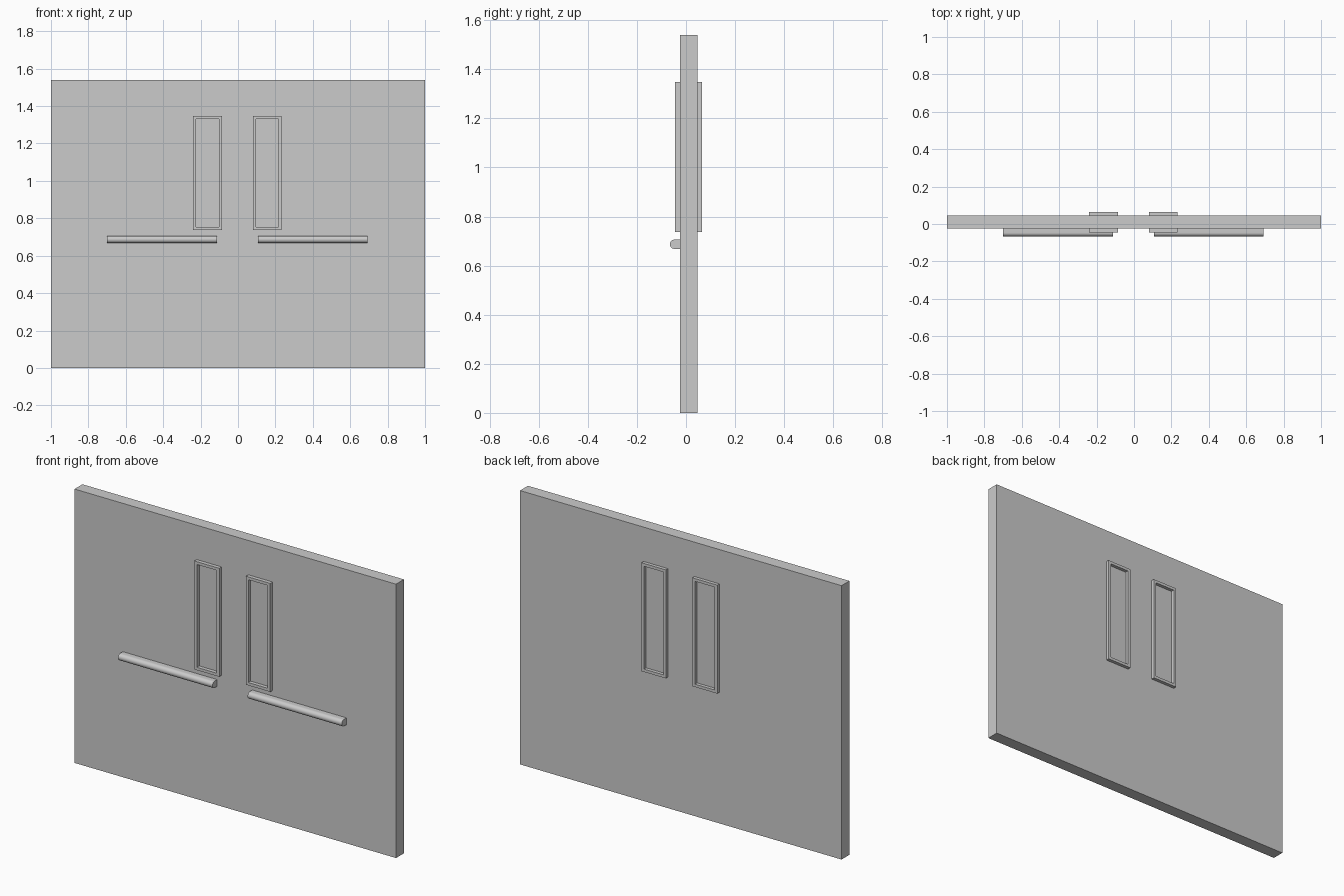
import bpy, bmesh, math

if "Cube" in bpy.data.objects:
    bpy.data.objects.remove(bpy.data.objects["Cube"])


def make_object(name, bm):
    bmesh.ops.recalc_face_normals(bm, faces=bm.faces)
    mesh = bpy.data.meshes.new(name)
    bm.to_mesh(mesh)
    bm.free()
    obj = bpy.data.objects.new(name, mesh)
    bpy.context.collection.objects.link(obj)
    return obj


def box(name, x0, x1, y0, y1, z0, z1):
    bm = bmesh.new()
    bmesh.ops.create_cube(bm, size=1)
    for v in bm.verts:
        v.co = ((x0 + x1) / 2 + v.co.x * (x1 - x0),
                (y0 + y1) / 2 + v.co.y * (y1 - y0),
                (z0 + z1) / 2 + v.co.z * (z1 - z0))
    return make_object(name, bm)


def ring_frame(name, x0, x1, y0, y1, z0, z1, border):
    # Rectangular ring, open in the middle, running right through the panel
    bm = bmesh.new()
    loops = []
    for y, b in ((y0, 0), (y1, 0), (y1, border), (y0, border)):
        loops.append([bm.verts.new((x, y, z)) for x, z in (
            (x0 + b, z0 + b), (x1 - b, z0 + b), (x1 - b, z1 - b), (x0 + b, z1 - b))])
    for i in range(4):
        a, c = loops[i], loops[(i + 1) % 4]
        for j in range(4):
            k = (j + 1) % 4
            bm.faces.new((a[j], a[k], c[k], c[j]))
    return make_object(name, bm)


def push_bar(name, x0, x1, y_front, y_back, z, radius, steps=16):
    # Bar with a half-round front and flat sides back to the panel
    profile = [(y_back, z - radius)]
    for i in range(steps + 1):
        a = -math.pi / 2 + math.pi * i / steps
        profile.append((y_front + radius - radius * math.cos(a), z + radius * math.sin(a)))
    profile.append((y_back, z + radius))
    bm = bmesh.new()
    face = bm.faces.new([bm.verts.new((x0, y, h)) for y, h in profile])
    out = bmesh.ops.extrude_face_region(bm, geom=[face], use_keep_orig=True)
    for g in out["geom"]:
        if isinstance(g, bmesh.types.BMVert):
            g.co.x = x1
    obj = make_object(name, bm)
    bpy.ops.object.select_all(action='DESELECT')
    obj.select_set(True)
    bpy.context.view_layer.objects.active = obj
    bpy.ops.object.shade_smooth_by_angle(angle=math.radians(30))
    return obj


# Two door leaves read as one continuous slab
box("door_panel", -1, 1, -0.024, 0.046, 0, 1.54)

# Window frames, standing proud on both faces
for side, x0, x1 in (("left", -0.24, -0.085), ("right", 0.08, 0.232)):
    ring_frame("window_frame_" + side, x0, x1, -0.045, 0.065, 0.737, 1.347, 0.016)

# Push bars on the front face
for side, x0, x1 in (("left", -0.70, -0.113), ("right", 0.106, 0.692)):
    push_bar("push_bar_" + side, x0, x1, -0.066, -0.022, 0.687, 0.019)
